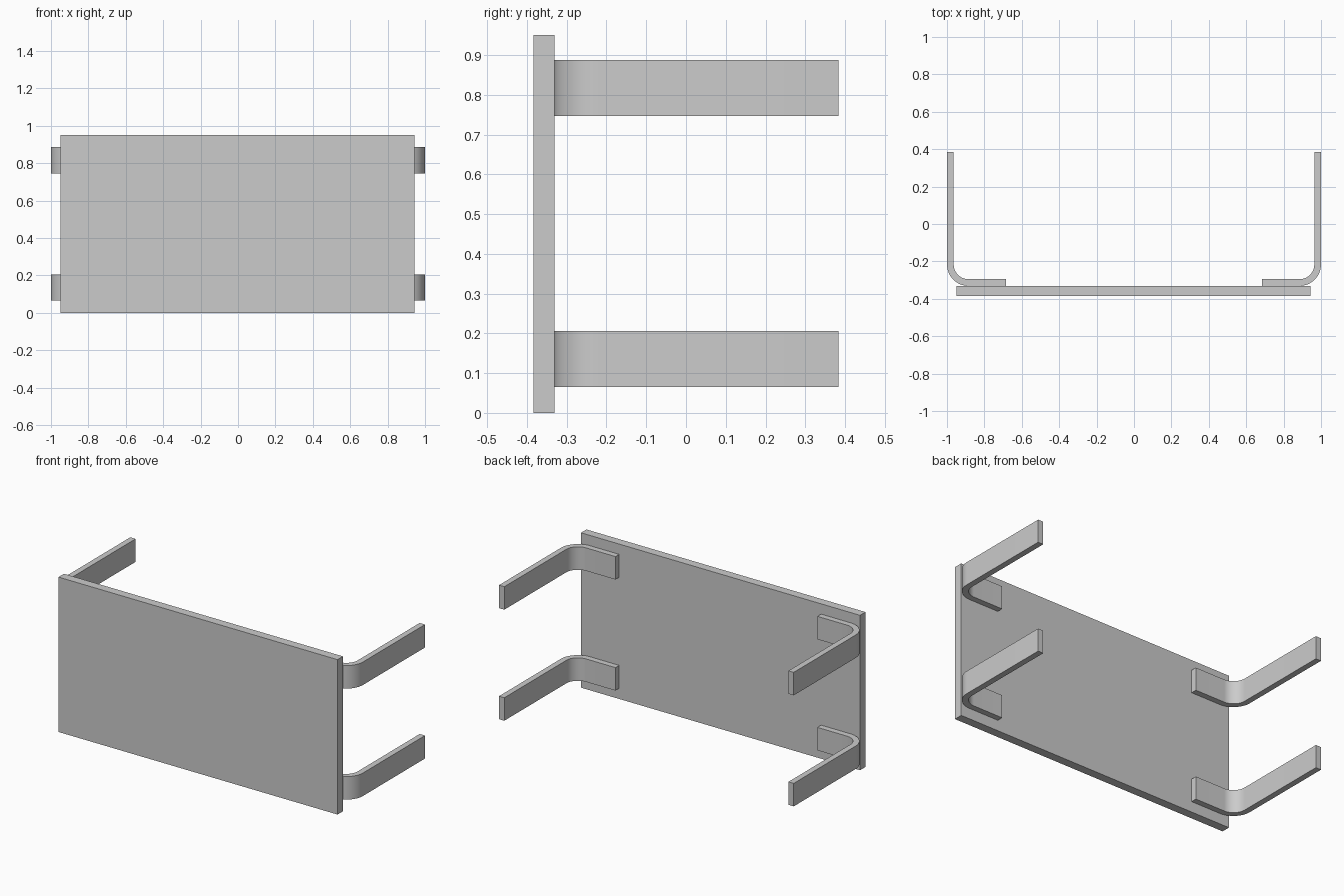
import bpy, bmesh
from math import cos, sin, pi

if "Cube" in bpy.data.objects:
    bpy.data.objects.remove(bpy.data.objects["Cube"])

T = 0.036            # strap thickness
R = 0.115            # outer bend radius
Y0, Y1 = -0.331, 0.384
X_IN, X_OUT = 0.685, 1.0


def extrude_profile(name, pts, z0, z1):
    """Solid made by extruding a closed xy outline from z0 to z1."""
    bm = bmesh.new()
    face = bm.faces.new([bm.verts.new((x, y, z0)) for x, y in pts])
    ext = bmesh.ops.extrude_face_region(bm, geom=[face])
    top = [g for g in ext["geom"] if isinstance(g, bmesh.types.BMVert)]
    bmesh.ops.translate(bm, verts=top, vec=(0, 0, z1 - z0))
    bmesh.ops.recalc_face_normals(bm, faces=bm.faces)
    mesh = bpy.data.meshes.new(name)
    bm.to_mesh(mesh)
    bm.free()
    obj = bpy.data.objects.new(name, mesh)
    bpy.context.collection.objects.link(obj)
    return obj


def arc(r, steps=16):
    """Quarter bend from the panel flange round to the side arm."""
    cx, cy = X_OUT - R, Y0 + R
    angles = [-pi / 2 + pi / 2 * i / steps for i in range(steps + 1)]
    return [(cx + r * cos(a), cy + r * sin(a)) for a in angles]


# Flat front panel
extrude_profile("front_panel",
                [(-0.949, -0.384), (0.944, -0.384), (0.944, Y0), (-0.949, Y0)],
                0.0, 0.95)

# Bent straps behind the panel, upper and lower on each side
outline = ([(X_IN, Y0)] + arc(R) + [(X_OUT, Y1), (X_OUT - T, Y1)]
           + arc(R - T)[::-1] + [(X_IN, Y0 + T)])
for level, z0 in (("lower", 0.065), ("upper", 0.746)):
    for side, s in (("left", -1), ("right", 1)):
        strap = extrude_profile(f"{level}_{side}_bracket",
                                [(s * x, y) for x, y in outline], z0, z0 + 0.141)
        bpy.ops.object.select_all(action="DESELECT")
        strap.select_set(True)
        bpy.context.view_layer.objects.active = strap
        bpy.ops.object.shade_smooth_by_angle(angle=pi / 6)
